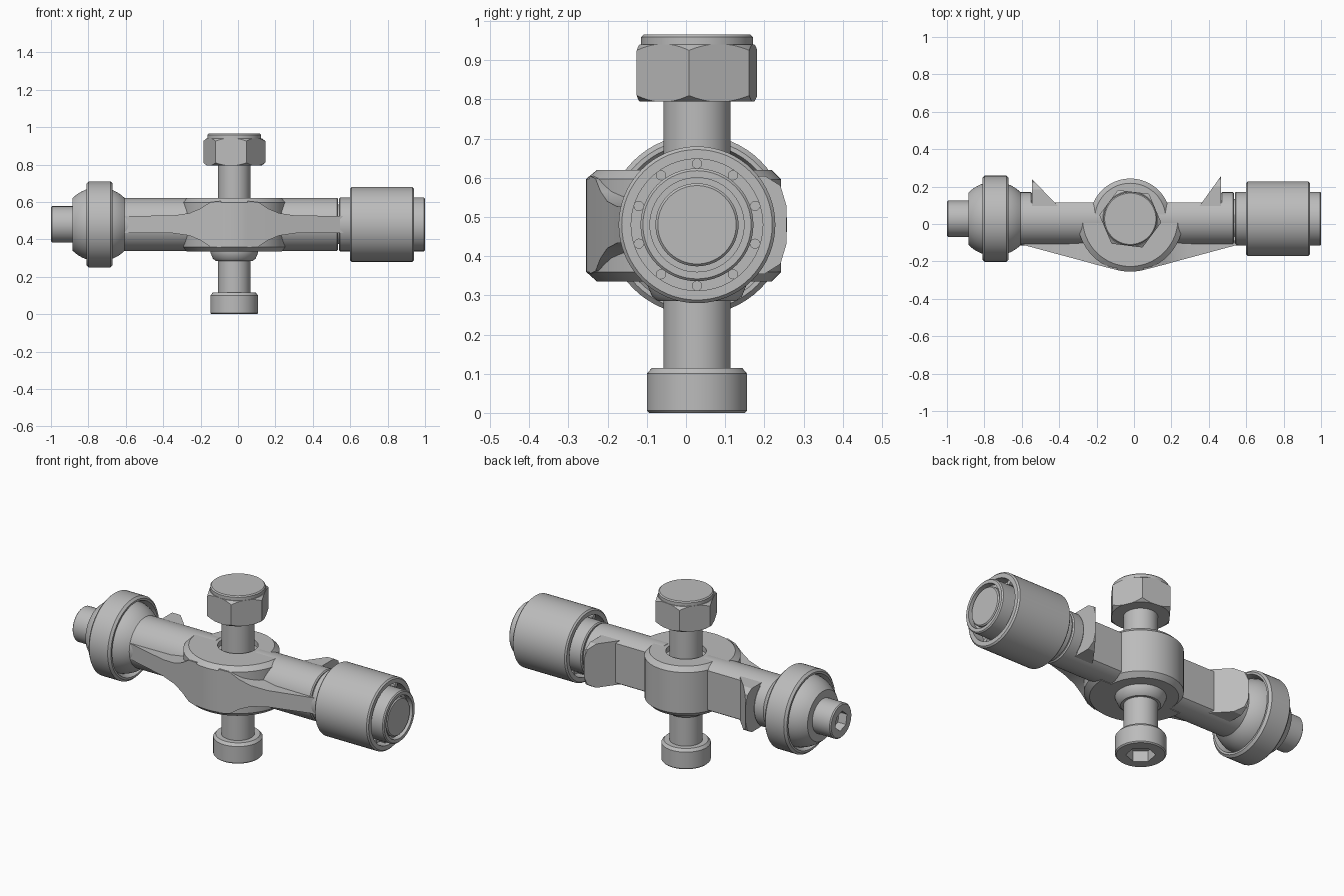
import bpy, bmesh, math
from mathutils import Vector, Matrix

if "Cube" in bpy.data.objects:
    bpy.data.objects.remove(bpy.data.objects["Cube"], do_unlink=True)

steel = bpy.data.materials.new("grey steel")
steel.use_nodes = True
COLOUR = (0.5, 0.5, 0.5, 1)
steel.diffuse_color = COLOUR
steel.node_tree.nodes["Principled BSDF"].inputs["Base Color"].default_value = COLOUR

CX, CY, CZ = -0.02, 0.028, 0.48      # bolt axis x, common y, cross shaft height
ON_BOLT = Matrix.Translation((CX, CY, 0))
ON_SHAFT = Matrix.Translation((0, CY, CZ)) @ Matrix.Rotation(math.pi / 2, 4, 'Y')
parts = []


def finish(name, bm):
    bmesh.ops.remove_doubles(bm, verts=bm.verts, dist=1e-5)
    bmesh.ops.recalc_face_normals(bm, faces=bm.faces)
    mesh = bpy.data.meshes.new(name)
    bm.to_mesh(mesh)
    bm.free()
    mesh.materials.append(steel)
    ob = bpy.data.objects.new(name, mesh)
    bpy.context.collection.objects.link(ob)
    parts.append(ob)
    return ob


def cut(bm, point, normal):
    """Remove everything on the normal side of a plane and cap the cut."""
    geom = bm.verts[:] + bm.edges[:] + bm.faces[:]
    res = bmesh.ops.bisect_plane(bm, geom=geom, plane_co=point, plane_no=normal, clear_outer=True)
    edges = [e for e in res["geom_cut"] if isinstance(e, bmesh.types.BMEdge)]
    bmesh.ops.edgeloop_fill(bm, edges=edges)


def lathe(name, profile, place, steps=64, ring=False, plane=None):
    """Revolve (radius, height) points; a ring profile is closed on itself."""
    bm = bmesh.new()
    verts = [bm.verts.new((r, 0, h)) for r, h in profile]
    pairs = list(zip(verts, verts[1:])) + ([(verts[-1], verts[0])] if ring else [])
    edges = [bm.edges.new(p) for p in pairs]
    bmesh.ops.spin(bm, geom=verts + edges, cent=(0, 0, 0), axis=(0, 0, 1),
                   angle=2 * math.pi, steps=steps)
    bmesh.ops.remove_doubles(bm, verts=bm.verts, dist=1e-5)
    bmesh.ops.transform(bm, matrix=place, verts=bm.verts)
    if plane:
        cut(bm, *plane)
    return finish(name, bm)


def rod(name, r, a, b, place, c=0.006, plane=None):
    return lathe(name, [(0, a), (r - c, a), (r, a + c), (r, b - c), (r - c, b), (0, b)],
                 place, plane=plane)


def loft(name, sections, plane=None):
    """Skin a run of matching cross-sections and cap both ends."""
    bm = bmesh.new()
    loops = [[bm.verts.new(p) for p in s] for s in sections]
    for a, b in zip(loops, loops[1:]):
        for i in range(len(a)):
            j = (i + 1) % len(a)
            bm.faces.new((a[i], a[j], b[j], b[i]))
    bm.faces.new(loops[0])
    bm.faces.new(loops[-1])
    if plane:
        cut(bm, *plane)
    return finish(name, bm)


def hex_prism(name, r, a, b, place, turn=0):
    angles = [math.radians(turn + 60 * k) for k in range(6)]
    return loft(name, [[place @ Vector((r * math.cos(t), r * math.sin(t), h)) for t in angles]
                       for h in (a, b)])


def boolean(ob, tool, operation):
    mod = ob.modifiers.new("cut", 'BOOLEAN')
    mod.object, mod.operation, mod.solver = tool, operation, 'EXACT'
    bpy.context.view_layer.objects.active = ob
    bpy.ops.object.modifier_apply(modifier=mod.name)
    parts.remove(tool)
    bpy.data.objects.remove(tool, do_unlink=True)


# Vertical bolt with socket head
bolt = lathe("bolt", [(0, 0), (0.122, 0), (0.128, 0.006), (0.128, 0.1), (0.115, 0.115),
                      (0.086, 0.115), (0.086, 0.85), (0, 0.85)], ON_BOLT)
boolean(bolt, hex_prism("socket", 0.075, -0.05, 0.06, ON_BOLT, 20), 'DIFFERENCE')

# Hex nut with rounded corners, plus its top collar
nut = hex_prism("nut", 0.167, 0.795, 0.94, ON_BOLT, -7)
boolean(nut, lathe("nut_round", [(0, 0.79), (0.14, 0.79), (0.17, 0.812), (0.17, 0.923),
                                 (0.14, 0.945), (0, 0.945)], ON_BOLT), 'INTERSECT')
rod("nut_collar", 0.143, 0.9, 0.965, ON_BOLT)

# Hub: narrow at the back, wide at the front, bored for the bolt
lathe("hub_back", [(0.105, 0.335), (0.19, 0.335), (0.215, 0.36), (0.215, 0.595),
                   (0.19, 0.62), (0.105, 0.62)], ON_BOLT, ring=True)
lathe("hub_front", [(0.105, 0.335), (0.255, 0.335), (0.283, 0.36), (0.283, 0.597),
                    (0.255, 0.62), (0.105, 0.62)], ON_BOLT, ring=True,
      plane=((0, CY, 0), (0, 1, 0)))
lathe("hub_bearing", [(0.087, 0.285), (0.1, 0.285), (0.115, 0.298), (0.128, 0.33),
                      (0.128, 0.59), (0.087, 0.59)], ON_BOLT, ring=True)

# Arms, flat at the back, with full round ends
BACK = ((0, 0.115, 0), (0, 1, 0))
rod("arm_right", 0.142, -0.56, CX - 0.12, ON_SHAFT, plane=BACK)
rod("arm_left", 0.142, CX + 0.12, 0.48, ON_SHAFT, plane=BACK)
rod("arm_end_right", 0.142, -0.64, -0.545, ON_SHAFT)
rod("arm_end_left", 0.142, 0.465, 0.535, ON_SHAFT)

for side, label in ((-1, "right"), (1, "left")):
    # Front web, flaring where it meets the hub
    sections = []
    for x, front, half in ((0.59, 0.135, 0.045), (0.33, 0.205, 0.047), (0.24, 0.229, 0.06),
                           (0.18, 0.246, 0.085), (0.13, 0.259, 0.118), (0.07, 0.274, 0.125)):
        y0, y1, px = CY - front, CY - 0.09, CX + side * x
        sections.append([(px, y0, CZ - half), (px, y0, CZ + half),
                         (px, y1, CZ + half), (px, y1, CZ - half)])
    loft("web_" + label, sections)

    # Back stop fin, a sloping wedge with softened corners
    foot, tip, top = (0.36, 0.465, 0.256) if side > 0 else (0.42, 0.545, 0.24)
    outline = [(0.08, 0.125), (top - 0.055, 0.125), (top - 0.015, 0.1), (top, 0.05)]
    outline = outline + [(y, -h) for y, h in reversed(outline)]
    slope = Vector((-side * (top - 0.11), tip - foot, 0))
    loft("fin_" + label,
         [[(side * x, y, CZ + h) for y, h in outline] for x in (foot - 0.05, tip)],
         plane=((side * foot, 0.11, 0), slope))

# Long roller on needle bearings
lathe("long_roller", [(0.168, 0.6), (0.192, 0.6), (0.2, 0.608), (0.2, 0.932),
                      (0.192, 0.94), (0.168, 0.94)], ON_SHAFT, ring=True)
lathe("long_roller_sleeve", [(0.12, 0.54), (0.138, 0.54), (0.144, 0.546), (0.144, 0.994),
                             (0.138, 1), (0.12, 1)], ON_SHAFT, ring=True)
rod("long_roller_pin", 0.106, 0.5, 0.995, ON_SHAFT)
lathe("sleeve_floor", [(0, 0.55), (0.125, 0.55), (0.125, 0.97), (0, 0.97)], ON_SHAFT)
for k in range(10):
    t = math.tau * k / 10
    place = ON_SHAFT @ Matrix.Translation((0.156 * math.cos(t), 0.156 * math.sin(t), 0))
    lathe("needle", [(0, 0.625), (0.013, 0.625), (0.013, 0.915), (0, 0.915)], place, steps=12)
lathe("needle_cage", [(0.14, 0.66), (0.17, 0.66), (0.17, 0.88), (0.14, 0.88)], ON_SHAFT, ring=True)

# Short roller on a ball-shaped bearing
MID = -0.745
ball = [(0.198 * math.cos(a), MID + 0.198 * math.sin(a))
        for a in (math.radians(-45 + 6 * k) for k in range(16))]
lathe("ball_bearing", [(0, ball[0][1])] + ball + [(0, ball[-1][1])], ON_SHAFT)
lathe("short_roller", [(0.19, -0.775), (0.207, -0.81), (0.218, -0.81), (0.23, -0.798),
                       (0.23, -0.682), (0.218, -0.67), (0.207, -0.67), (0.19, -0.705)],
      ON_SHAFT, ring=True)
pin = rod("short_roller_pin", 0.097, -1, -0.8, ON_SHAFT)
boolean(pin, hex_prism("socket", 0.055, -1.05, -0.95, ON_SHAFT, 10), 'DIFFERENCE')

# Smooth shading with sharp edges kept
bpy.ops.object.select_all(action='DESELECT')
for ob in parts:
    ob.select_set(True)
bpy.context.view_layer.objects.active = parts[0]
bpy.ops.object.shade_smooth_by_angle(angle=math.radians(30))
